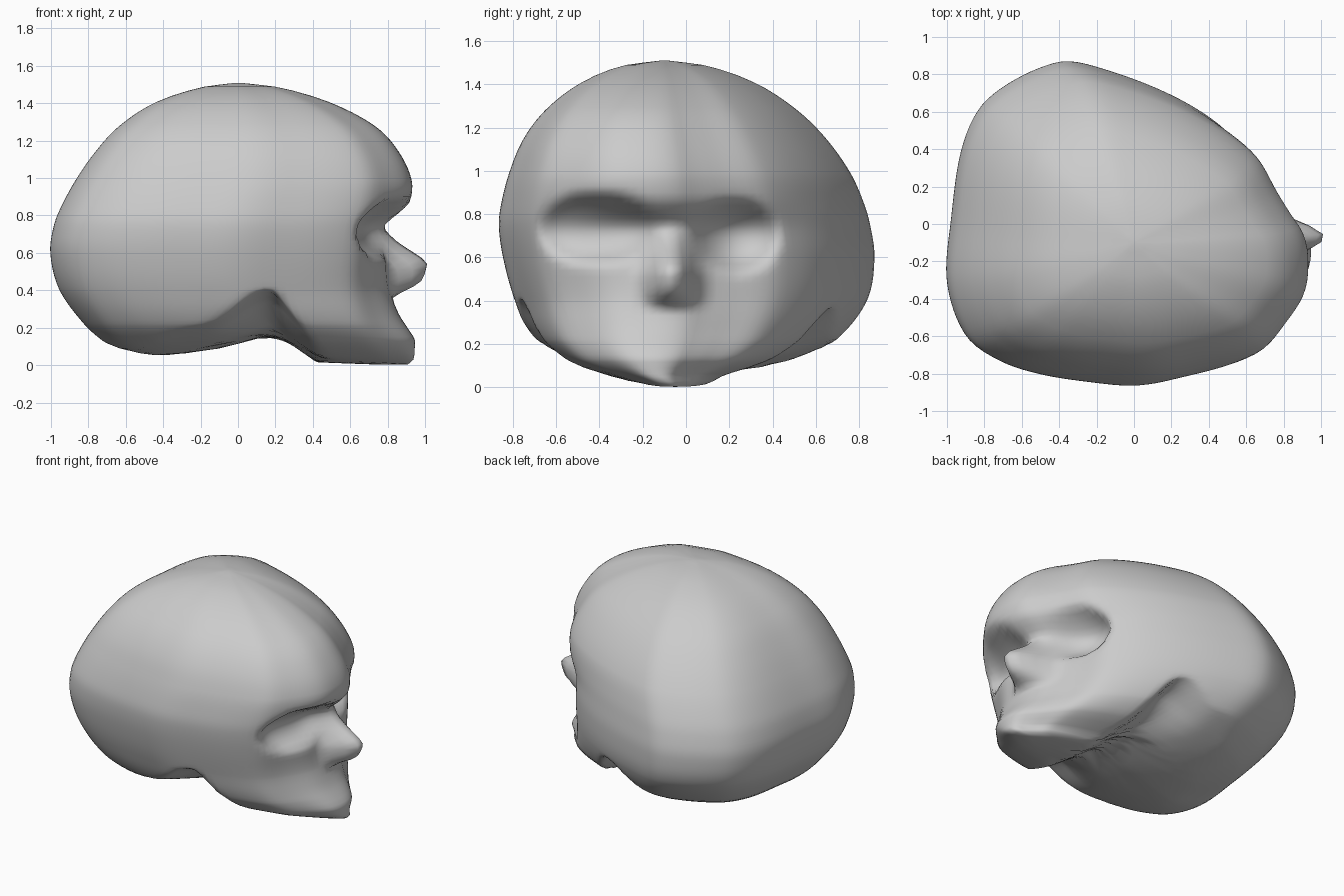
import bpy, bmesh, math

if "Cube" in bpy.data.objects:
    bpy.data.objects.remove(bpy.data.objects["Cube"])

N = 128  # points per ring

# plan outline of the turned head (x, y), counter-clockwise from the brow
OUTLINE = [(.93, -.16), (.90, -.02), (.84, .07), (.76, .2), (.62, .43), (.28, .66), (-.16, .83),
           (-.4, .86), (-.77, .67), (-.91, .43), (-.98, 0), (-1, -.32), (-.9, -.6), (-.72, -.73),
           (-.5, -.8), (-.24, -.84), (0, -.86), (.2, -.83), (.65, -.7), (.8, -.54), (.91, -.36)]

# ring extents: z, x min, x max, y min, y max
LEVELS = [(0, -.1, .87, -.2, .12), (.05, -.45, .88, -.36, .22), (.09, -.64, .88, -.51, .4),
          (.13, -.72, .88, -.6, .53), (.22, -.82, .87, -.71, .69), (.4, -.95, .85, -.79, .83),
          (.6, -1, .88, -.845, .865), (.75, -.98, .9, -.865, .845), (.84, -.945, .915, -.855, .82),
          (.98, -.87, .93, -.82, .76), (1.14, -.76, .86, -.755, .65), (1.28, -.63, .73, -.65, .51),
          (1.41, -.43, .48, -.48, .31), (1.49, -.18, .2, -.28, .08), (1.51, -.01, .01, -.11, -.09)]

# front profile offsets (z, dx): chin, hollow under the brow, nose ridge
FACE = [(0, .06), (.14, .07), (.26, 0), (.36, -.03), (.6, -.11), (.74, -.12), (.86, 0)]
NOSE = [(.36, 0), (.44, .2), (.55, .27), (.6, .2), (.66, .1), (.74, 0)]
BASE = [(-1, .04), (-.45, .04), (-.1, .085), (.2, .17), (.42, .015), (.95, -.005)]
EYES = [(-.41, .735, .265, .165), (.23, .7, .19, .165)]  # y, z, half width, half height


def lerp(table, t):
    """Linear interpolation in a table keyed by its first column."""
    if t <= table[0][0]:
        return table[0][1:]
    for a, b in zip(table, table[1:]):
        if t <= b[0]:
            k = (t - a[0]) / (b[0] - a[0])
            return [p + (q - p) * k for p, q in zip(a[1:], b[1:])]
    return table[-1][1:]


def smooth(table, t):
    """Smooth curve through the same kind of table."""
    last = len(table) - 1
    i = 0
    while i < last - 1 and t > table[i + 1][0]:
        i += 1
    a, b = table[i], table[i + 1]
    before, after = table[max(i - 1, 0)], table[min(i + 2, last)]
    h = b[0] - a[0]
    k = (t - a[0]) / h
    out = []
    for c in range(1, len(a)):
        ma = (b[c] - before[c]) / (b[0] - before[0]) * h
        mb = (after[c] - a[c]) / (after[0] - a[0]) * h
        out.append(a[c] * (2 * k**3 - 3 * k**2 + 1) + b[c] * (3 * k**2 - 2 * k**3)
                   + ma * (k**3 - 2 * k**2 + k) + mb * (k**3 - k**2))
    return out


def resample(points, n):
    """Evenly spaced points along a closed smooth outline."""
    table, run = [], 0
    loop = points[-2:] + points + points[:3]
    for i, p in enumerate(loop):
        if i:
            run += math.dist(p, loop[i - 1])
        table.append((run, *p))
    start, end = table[2][0], table[len(points) + 2][0]
    return [smooth(table, start + (end - start) * i / n) for i in range(n)]


def underside(x, y):
    """Height of the skull base, with a notch behind each side of the jaw."""
    side = min(1, max(0, (abs(y + .05) - .35) / .2))
    return lerp(BASE, x)[0] + .3 * y * y + .08 * side * math.exp(-((x - .13) / .15) ** 2)


def shape(x, y, z):
    """Sculpt the face, then trim the point to the skull base."""
    if x > .25:
        front = min(1, (x - .25) / .25)
        if z < .86:
            x += front * lerp(FACE, z)[0] * math.exp(-((y + .08) / .42) ** 2)
        for ey, ez, ry, rz in EYES:
            q = ((y - ey) / ry) ** 2 + ((z - ez) / rz) ** 2
            if q < 1:
                x -= front * .15 * (1 - q) ** .7
        # nose widens towards its base
        half = .09 + .06 * min(1, max(0, (.66 - z) / .15))
        x += front * lerp(NOSE, z)[0] * max(0, min(1, 1.2 * (1 - abs(y + .065) / half)))
    return x, y, max(z, underside(x, y))


bm = bmesh.new()
plan = resample(OUTLINE, N)
rings = []

# inner rings of the base
for s in (.2, .4, .6, .8):
    ring = []
    _, x0, x1, y0, y1 = LEVELS[0]
    for px, py in plan:
        x = x0 + (px + 1) / 1.93 * (x1 - x0)
        y = y0 + (py + .86) / 1.72 * (y1 - y0)
        x, y = .38 + (x - .38) * s, -.04 + (y + .04) * s
        ring.append(bm.verts.new((x, y, underside(x, y))))
    rings.append(ring)

# stacked rings from chin to crown
heights = sorted({round(i * .03, 3) for i in range(50)} | {r[0] for r in LEVELS} | {1.5, 1.505})
for z in heights:
    x0, x1, y0, y1 = smooth(LEVELS, z) if z < 1.49 else lerp(LEVELS, z)
    rings.append([bm.verts.new(shape(x0 + (px + 1) / 1.93 * (x1 - x0),
                                     y0 + (py + .86) / 1.72 * (y1 - y0), z)) for px, py in plan])

for a, b in zip(rings, rings[1:]):
    for i in range(N):
        j = (i + 1) % N
        bm.faces.new((a[i], a[j], b[j], b[i]))
bm.faces.new(rings[0][::-1])
bm.faces.new(rings[-1])

# soften the ridges a little
for _ in range(2):
    bmesh.ops.smooth_vert(bm, verts=bm.verts, factor=.3, use_axis_x=True, use_axis_y=True, use_axis_z=True)
bmesh.ops.recalc_face_normals(bm, faces=bm.faces)

mesh = bpy.data.meshes.new("skull")
bm.to_mesh(mesh)
bm.free()
skull = bpy.data.objects.new("skull", mesh)
bpy.context.collection.objects.link(skull)
for p in mesh.polygons:
    p.use_smooth = True
